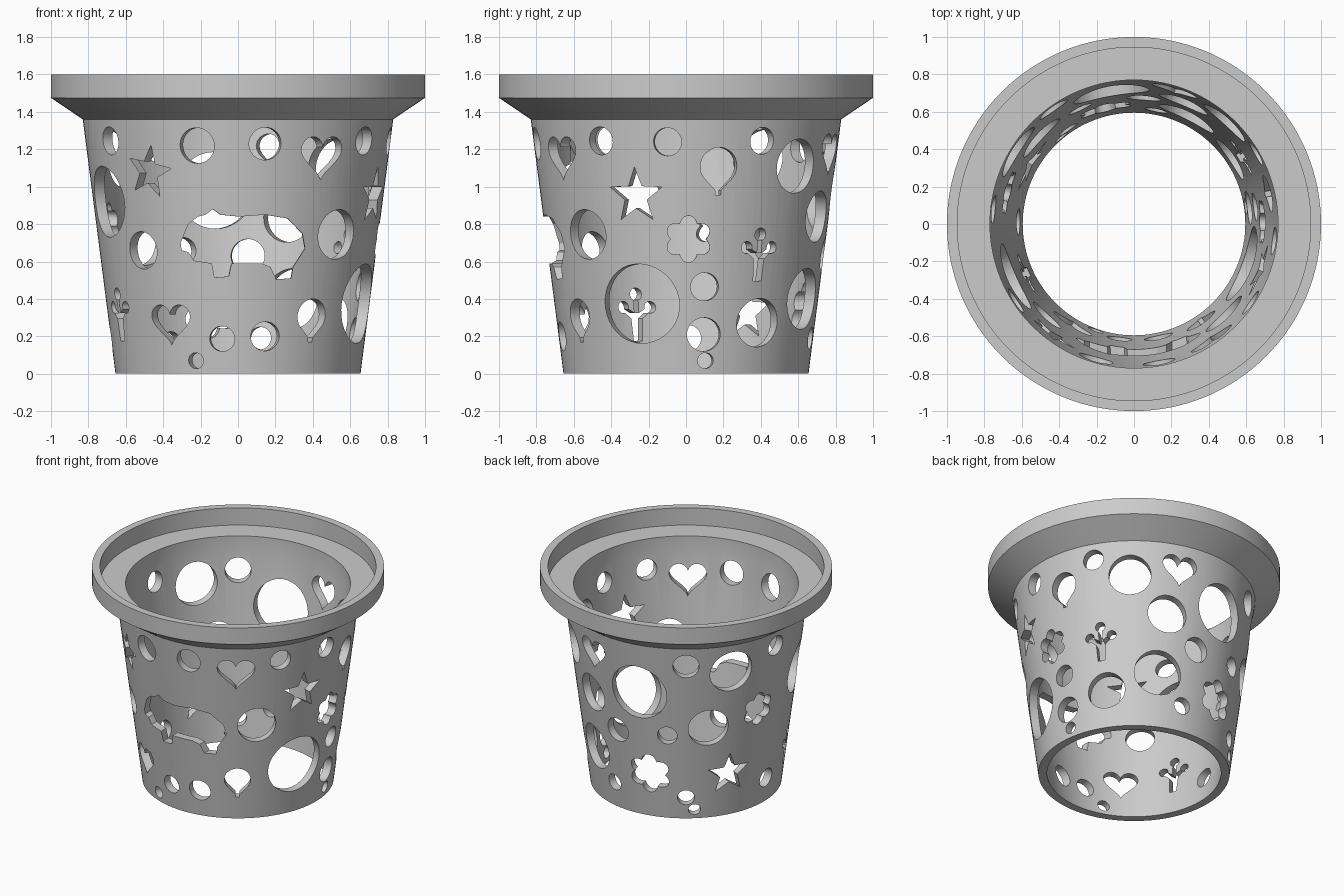
import bpy, bmesh, math
from math import sin, cos, pi, radians

cube = bpy.data.objects.get("Cube")
if cube:
    bpy.data.objects.remove(cube, do_unlink=True)

mat = bpy.data.materials.new("light grey")
mat.use_nodes = True
GREY = (0.6, 0.6, 0.6, 1)
mat.diffuse_color = GREY
mat.node_tree.nodes["Principled BSDF"].inputs["Base Color"].default_value = GREY


def make_object(name, bm):
    bmesh.ops.recalc_face_normals(bm, faces=bm.faces)
    mesh = bpy.data.meshes.new(name)
    bm.to_mesh(mesh)
    bm.free()
    obj = bpy.data.objects.new(name, mesh)
    bpy.context.collection.objects.link(obj)
    return obj


# Pot wall and rim: closed profile turned about z
PROFILE = [(0.655, 0), (0.83, 1.36), (1, 1.475), (1, 1.6), (0.945, 1.6),
           (0.945, 1.47), (0.77, 1.47), (0.77, 1.36), (0.595, 0)]
SEGMENTS = 128
bm = bmesh.new()
rings = []
for i in range(SEGMENTS):
    a = 2 * pi * i / SEGMENTS
    rings.append([bm.verts.new((r * sin(a), -r * cos(a), z)) for r, z in PROFILE])
for i in range(SEGMENTS):
    p, q = rings[i], rings[(i + 1) % SEGMENTS]
    for k in range(len(PROFILE)):
        m = (k + 1) % len(PROFILE)
        bm.faces.new((p[k], q[k], q[m], p[m]))
pot = make_object("pot", bm)
pot.data.materials.append(mat)


# Cut-out outlines: each returns a list of closed loops
def turn(n):
    return [2 * pi * i / n for i in range(n)]


def disc(r, cx=0, cy=0, n=40):
    return [[(cx + r * cos(t), cy + r * sin(t)) for t in turn(n)]]


def heart(w):
    s = w / 32
    return [[(s * 16 * sin(t) ** 3,
              s * (13 * cos(t) - 5 * cos(2 * t) - 2 * cos(3 * t) - cos(4 * t) + 2.5))
             for t in turn(40)]]


def star(r, tilt=0):
    return [[((r if i % 2 == 0 else r * 0.42) * sin(t + tilt),
              (r if i % 2 == 0 else r * 0.42) * cos(t + tilt))
             for i, t in enumerate(turn(10))]]


def flower(r):
    return [[(r * (0.74 + 0.26 * abs(sin(3 * t))) * cos(t),
              r * (0.74 + 0.26 * abs(sin(3 * t))) * sin(t)) for t in turn(60)]]


def balloon(r):
    arc = [radians(-45 + 270 * i / 30) for i in range(31)]
    tail = [(-0.15, -1.3), (-0.15, -1.55), (0.15, -1.55), (0.15, -1.3)]
    return [[(r * cos(t), r * sin(t)) for t in arc] + [(r * x, r * y) for x, y in tail]]


def sprout():
    half = [(0.025, -0.14), (0.033, -0.02), (0.08, 0.02), (0.07, 0.045),
            (0.013, 0.01), (0.013, 0.1)]
    stem = half + [(-x, y) for x, y in reversed(half)]
    return [stem] + disc(0.032, -0.078, 0.04, 20) + disc(0.032, 0.078, 0.04, 20) \
        + disc(0.034, 0, 0.11, 20)


def pig():
    return [[(-.33, .01), (-.29, .11), (-.24, .15), (-.20, .16), (-.16, .19),
             (-.12, .16), (-.02, .15), (.12, .16), (.24, .14), (.32, .06),
             (.335, -.02), (.29, -.09), (.27, -.12), (.26, -.18), (.18, -.185),
             (.15, -.12), (.10, -.10), (-.06, -.10), (-.075, -.17), (-.15, -.175),
             (-.165, -.10), (-.26, -.085), (-.29, -.04), (-.325, -.03)]]


# Placement: angle round from the front, height, outline
HOLES = [(2, 0.69, pig()),
         (34, 1.15, heart(0.26)), (-31.6, 0.26, heart(0.24)), (163, 1.17, heart(0.25)),
         (-37, 1.08, star(0.145, 0.2)), (69.7, 0.95, star(0.155)), (240, 0.33, star(0.16)),
         (91, 0.72, flower(0.125)), (256, 0.79, flower(0.125)), (194, 0.34, flower(0.15)),
         (34.7, 0.31, balloon(0.09)), (102.7, 1.11, balloon(0.1)),
         (-65.5, 0.315, sprout()), (122, 0.635, sprout())]
ROUND = [(-57, 1.245, .075), (-15.7, 1.22, .095), (10.3, 1.23, .087), (56, 1.245, .075),
         (83, 1.24, .075), (120, 1.245, .072), (215, 1.22, .09), (264, 1.25, .075),
         (138, 1.11, .145), (238, 1.15, .155), (190, .98, .205), (-66, .92, .19),
         (157.5, .84, .137), (45, .745, .133), (-43.6, .66, .1), (227, .72, .14),
         (205, .66, .068), (175.5, .63, .09), (69.6, .375, .212), (98, .465, .075),
         (98, .21, .09), (99, .07, .042), (124, .273, .13), (153.5, .4, .163),
         (169, .19, .06), (215, .167, .058), (220, .07, .042), (269, .19, .07),
         (-7.2, .187, .067), (12.3, .2, .078), (-19.8, .07, .042)]
HOLES += [(a, z, disc(r)) for a, z, r in ROUND]

# Radial prisms that punch the holes
bm = bmesh.new()
for angle, z0, loops in HOLES:
    a = radians(angle)
    outer = 0.655 + 0.129 * z0
    wide = max(abs(x) for loop in loops for x, y in loop)
    near = math.sqrt((outer - 0.06) ** 2 - wide ** 2) - 0.05
    for loop in loops:
        ends = []
        for d in (near, outer + 0.06):
            ends.append([bm.verts.new((d * sin(a) + x * cos(a),
                                       -d * cos(a) + x * sin(a), z0 + y))
                         for x, y in loop])
        n = len(loop)
        bm.faces.new(ends[0])
        bm.faces.new(ends[1])
        for i in range(n):
            j = (i + 1) % n
            bm.faces.new((ends[0][i], ends[0][j], ends[1][j], ends[1][i]))
cutter = make_object("hole_cutter", bm)
cutter.data.materials.append(mat)
cutter.hide_render = True

cut = pot.modifiers.new("holes", 'BOOLEAN')
cut.operation = 'DIFFERENCE'
cut.solver = 'EXACT'
cut.use_self = True
cut.object = cutter

bpy.ops.object.select_all(action='DESELECT')
pot.select_set(True)
bpy.context.view_layer.objects.active = pot
bpy.ops.object.modifier_apply(modifier=cut.name)
bpy.data.objects.remove(cutter, do_unlink=True)
bpy.ops.object.shade_smooth_by_angle(angle=radians(25))
